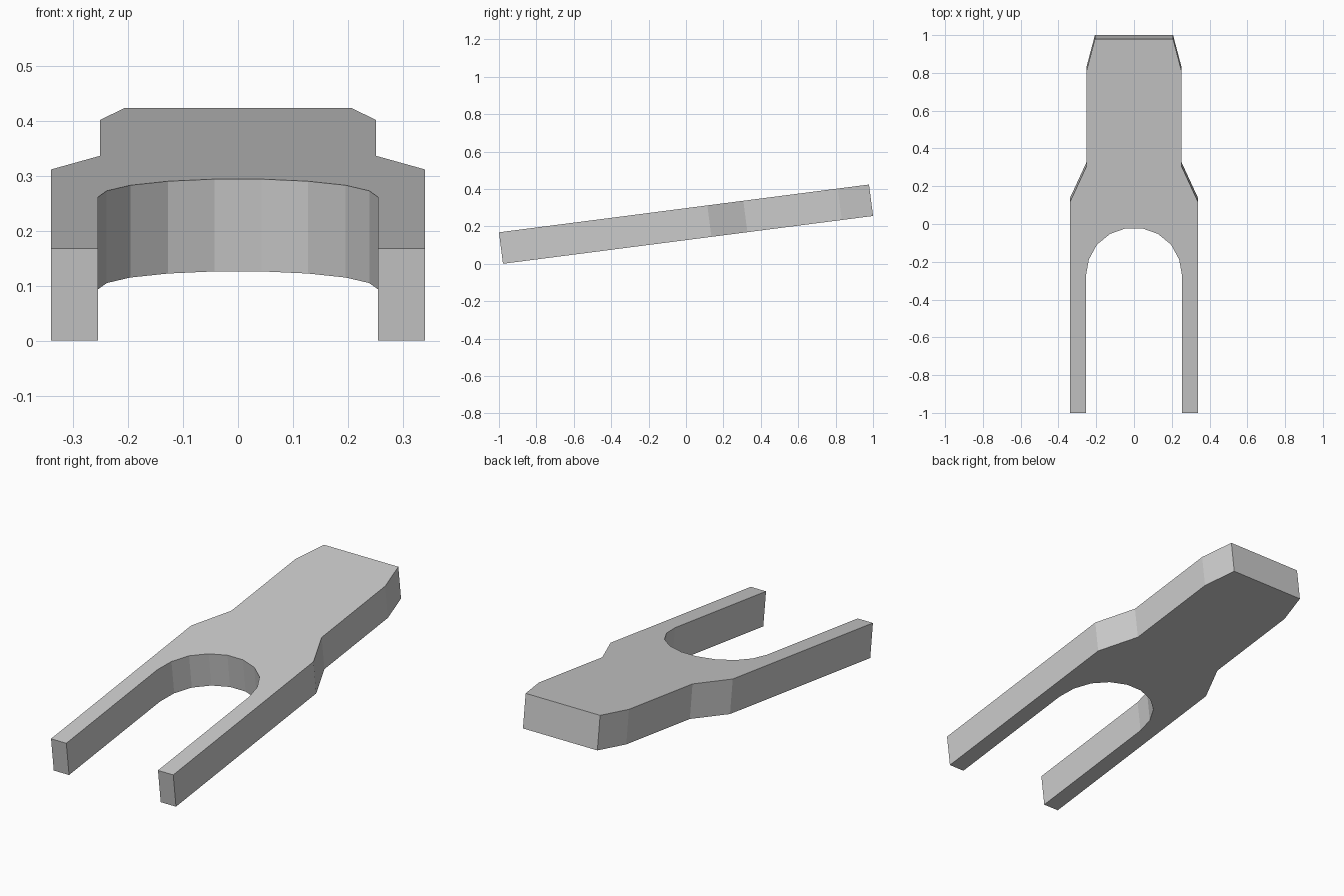
import bpy, bmesh
from math import atan2
from mathutils import Matrix

if "Cube" in bpy.data.objects:
    bpy.data.objects.remove(bpy.data.objects["Cube"])

THICK = 0.1694
ANGLE = atan2(0.2555, 1.9785)
HALF = 0.9975

# Right half of the outline, from the slot crown down the prong and up to the tip
half = [(0.043, -0.012), (0.127, -0.042), (0.196, -0.099), (0.239, -0.178),
        (0.255, -0.268), (0.255, -HALF), (0.34, -HALF), (0.34, 0.126),
        (0.251, 0.32), (0.251, 0.829), (0.207, HALF)]
outline = half + [(-x, y) for x, y in reversed(half)]

# Forked plate: flat outline extruded to thickness
bm = bmesh.new()
face = bm.faces.new([bm.verts.new((x, y, -THICK / 2)) for x, y in outline])
ext = bmesh.ops.extrude_face_region(bm, geom=[face], use_keep_orig=True)
top = [g for g in ext["geom"] if isinstance(g, bmesh.types.BMVert)]
bmesh.ops.translate(bm, vec=(0, 0, THICK), verts=top)
bmesh.ops.recalc_face_normals(bm, faces=bm.faces)

# Tilt the plate so the back rises and the prong tips rest on the ground
bmesh.ops.transform(bm, matrix=Matrix.Rotation(ANGLE, 4, 'X'), verts=bm.verts)
low = min(v.co.z for v in bm.verts)
bmesh.ops.translate(bm, vec=(0, 0, -low), verts=bm.verts)

mesh = bpy.data.meshes.new("forked_plate")
bm.to_mesh(mesh)
bm.free()
bpy.context.collection.objects.link(bpy.data.objects.new("forked_plate", mesh))
